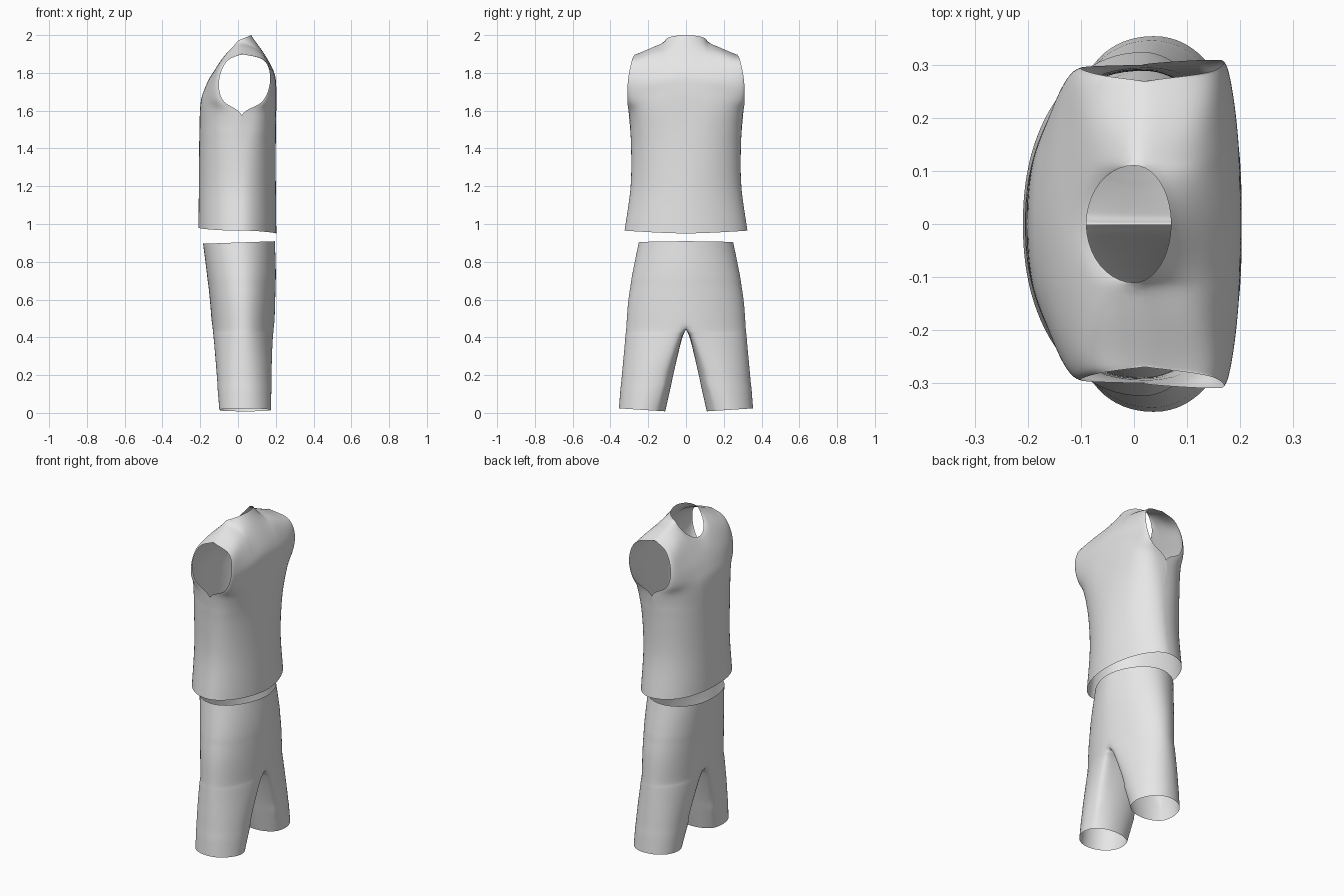
import bpy, bmesh, math

if "Cube" in bpy.data.objects:
    bpy.data.objects.remove(bpy.data.objects["Cube"])

cloth = bpy.data.materials.new("light grey cloth")
cloth.diffuse_color = (0.8, 0.8, 0.8, 1)
cloth.use_nodes = True
cloth.node_tree.nodes["Principled BSDF"].inputs["Base Color"].default_value = cloth.diffuse_color


def spline(keys, t):
    """Smooth interpolation through a list of equal-length tuples, t in 0..1."""
    n = len(keys) - 1
    i = min(int(t * n + 1e-9), n - 1)
    f = t * n - i
    b, c = keys[i], keys[i + 1]
    a = keys[i - 1] if i else [2 * p - q for p, q in zip(b, c)]
    d = keys[i + 2] if i + 2 <= n else [2 * q - p for p, q in zip(b, c)]
    return [0.5 * (2 * q + (r - p) * f + (2 * p - 5 * q + 4 * r - s) * f * f
                   + (3 * q - p - 3 * r + s) * f ** 3)
            for p, q, r, s in zip(a, b, c, d)]


def spow(v, e):
    return math.copysign(abs(v) ** e, v)


def add_grid(bm, rows, closed=False):
    grid = [[bm.verts.new(p) for p in r] for r in rows]
    n = len(rows[0])
    for r0, r1 in zip(grid, grid[1:]):
        for j in range(n if closed else n - 1):
            k = (j + 1) % n
            bm.faces.new((r0[j], r0[k], r1[k], r1[j]))


def soften(bm, low, high, times):
    """Relax kinks between two heights, keeping the open rims."""
    bmesh.ops.remove_doubles(bm, verts=bm.verts, dist=0.0002)
    inner = [v for v in bm.verts if low < v.co.z < high and not v.is_boundary]
    for _ in range(times):
        bmesh.ops.smooth_vert(bm, verts=inner, factor=0.5, use_axis_x=True,
                              use_axis_y=True, use_axis_z=True)


def finish(bm, name):
    bmesh.ops.recalc_face_normals(bm, faces=bm.faces)
    for f in bm.faces:
        f.smooth = True
    me = bpy.data.meshes.new(name)
    bm.to_mesh(me)
    bm.free()
    me.materials.append(cloth)
    ob = bpy.data.objects.new(name, me)
    bpy.context.collection.objects.link(ob)


# ---- sleeveless shirt: chest and back panels joined at side and shoulder seams
# each row: centre x, centre z, edge x, edge y, edge z, roundness
chest = [(-.21, .98, .02, .325, .965, 2.15), (-.207, 1.2, .02, .293, 1.2, 2.2),
         (-.205, 1.45, .02, .291, 1.42, 2.3), (-.2, 1.63, .02, .3, 1.575, 2.45),
         (-.18, 1.71, -.08, .298, 1.655, 2.3), (-.147, 1.78, -.1, .293, 1.76, 2.2),
         (-.115, 1.825, -.06, .281, 1.86, 2)]
back = [(.203, .95, .02, .325, .965, 1.85), (.2, 1.2, .02, .293, 1.2, 1.9),
        (.2, 1.45, .02, .291, 1.42, 2.2), (.203, 1.62, .02, .302, 1.575, 3),
        (.203, 1.72, .13, .31, 1.65, 2.4), (.193, 1.80, .17, .307, 1.76, 2.2),
        (.147, 1.89, .14, .287, 1.865, 2)]
NECK = 0.41   # part of the top row that borders the neck hole
cols = [NECK * math.sin(i / 10 * math.pi / 2) for i in range(10)]
cols += [NECK + (1 - NECK) * math.sin(i / 18 * math.pi / 2) for i in range(19)]


def row_point(row, s, lift=(0, 0)):
    xc, zc, xe, ye, ze, p = row
    bulge = max(0, 1 - s ** p) ** (1 / p)
    g = math.sin(math.pi * s) ** 2
    return (xe + (xc - xe) * bulge + lift[0] * g, ye * s,
            zc + (ze - zc) * s ** 1.5 + lift[1] * g)


def top_point(s, neck_x, slope):
    if s < NECK:
        x = neck_x * math.sqrt(1 - (s / NECK) ** 2)
        return (x, .27 * s, 1.971 + slope * x)
    r = (s - NECK) / (1 - NECK)
    return (.02 * r, .27 * s, 1.971 - .071 * r)


bm = bmesh.new()
for panel, neck_x, slope, lift in ((chest, -.09, 1.3, (.028, .045)),
                                   (back, .07, .414, (-.02, .025))):
    columns = []
    for s in cols:
        keys = [row_point(r, s) for r in panel[:-1]]
        keys += [row_point(panel[-1], s, lift), top_point(s, neck_x, slope)]
        columns.append([spline(keys, t / 56) for t in range(57)])
    for side in (1, -1):
        add_grid(bm, [[(x, side * y, z) for x, y, z in c] for c in columns])
soften(bm, 1.5, 2, 8)
finish(bm, "sleeveless_shirt")

# ---- shorts: rings that go from an oval leg to half of the hips
# each ring: height, front x, back x, outer y, inner y, hip blend
rings = [(.016, -.1, .175, .355, .11, .1), (.2, -.118, .183, .341, .067, .4),
         (.33, -.129, .187, .329, .037, .7), (.41, -.135, .19, .322, .016, .9),
         (.45, -.138, .193, .318, 0, 1), (.6, -.15, .198, .307, 0, 1),
         (.75, -.166, .2, .281, 0, 1), (.902, -.185, .195, .25, 0, 1)]
OUT, INN = 40, 16


def leg_ring(t):
    z, xf, xb, yo, yi, d = spline(rings, t)
    yi, d = max(0, yi), min(1, max(0, d))
    cx, rx, cy, ry = (xf + xb) / 2, (xb - xf) / 2, (yo + yi) / 2, (yo - yi) / 2
    pts = []
    for j in range(OUT + INN):
        if j <= OUT:      # outer side, squarer at the front than at the back
            f = j / OUT * 2 - 1
            a, h = f * math.radians(125), f * math.pi / 2
            depth = max(0, math.cos(h)) if 0 < j < OUT else 0
            depth **= .88 if f < 0 else 1.15
            hip = (cx + rx * math.sin(h), yi + (yo - yi) * depth)
        else:             # inner side, flat on the middle plane at the hips
            f = (j - OUT) / INN
            a = math.radians(125 + 110 * f)
            hip = (cx + rx * (1 - 2 * f), yi)
        c, s = math.cos(a), math.sin(a)
        e = .88 if c < 0 else .95 if s < 0 else 1.3
        leg = (cx + rx * spow(s, .95), cy + ry * spow(c, e))
        x = leg[0] + (hip[0] - leg[0]) * d
        y = leg[1] + (hip[1] - leg[1]) * d
        low = max(0, 1 - z / .2)
        tilt = .065 * x * max(0, z) ** 6 + low * .07 * (y - .23)
        pts.append((x, y, max(0, z + tilt)))
    return pts


bm = bmesh.new()
for side in (1, -1):
    add_grid(bm, [[(x, side * y, z) for x, y, z in leg_ring(t / 49)]
                  for t in range(50)], closed=True)
# drop the hidden wall between the two halves
wall = [f for f in bm.faces if all(abs(v.co.y) < 1e-4 for v in f.verts)]
bmesh.ops.delete(bm, geom=wall, context='FACES')
soften(bm, .15, .7, 8)
finish(bm, "shorts")
